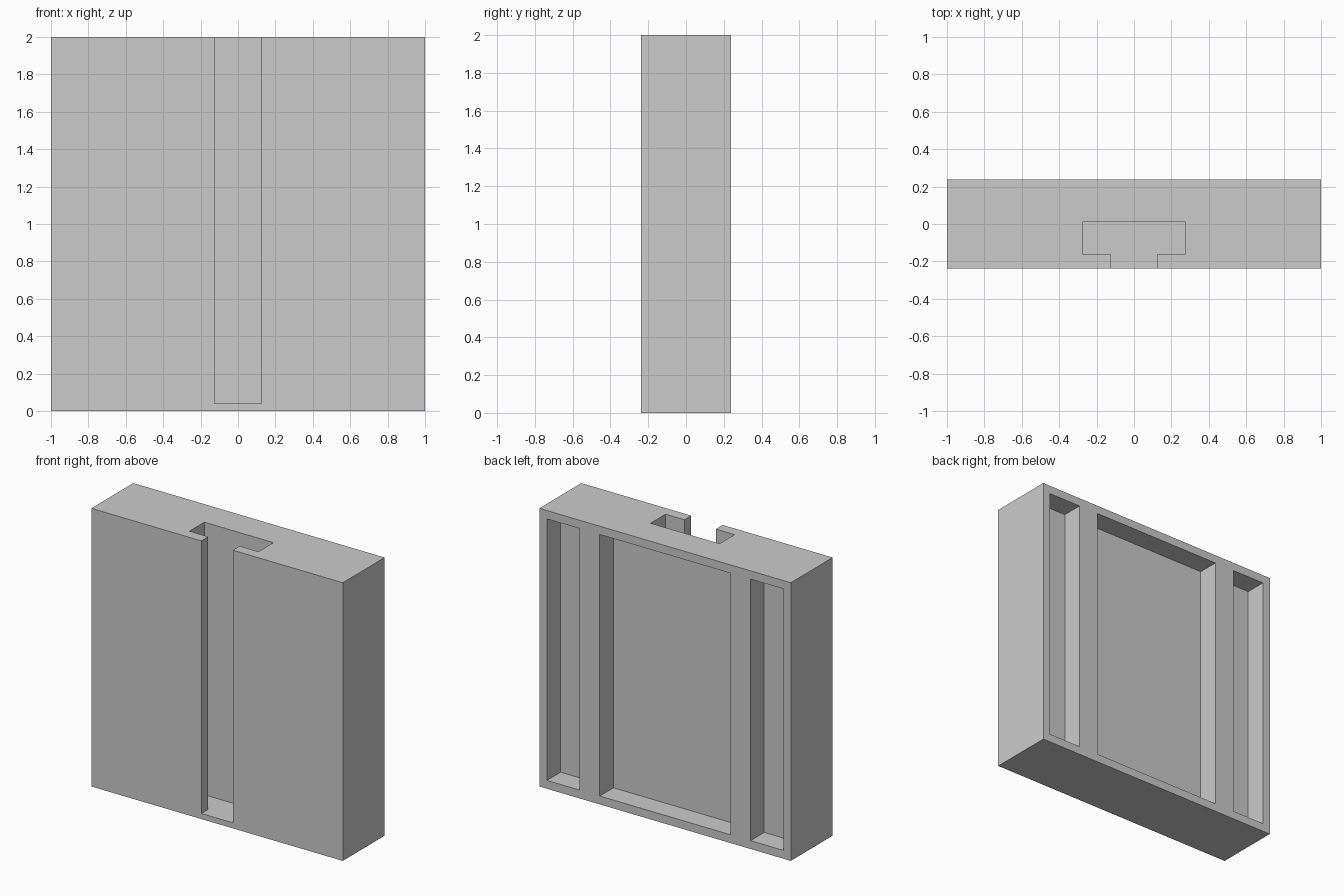
import bpy
import bmesh

cube = bpy.data.objects.get("Cube")
if cube:
    bpy.data.objects.remove(cube, do_unlink=True)

HALF_DEPTH = 0.2375
RIM = 0.06            # border around the rear pockets
POCKET_DEPTH = 0.155

grey = bpy.data.materials.new("light_grey")
grey.use_nodes = True
grey.diffuse_color = (0.6, 0.6, 0.6, 1)
grey.node_tree.nodes["Principled BSDF"].inputs["Base Color"].default_value = (0.6, 0.6, 0.6, 1)


def prism(name, outline, z0, z1):
    """Extrude an x-y outline from z0 up to z1."""
    bm = bmesh.new()
    base = bm.faces.new([bm.verts.new((x, y, z0)) for x, y in outline])
    top = bmesh.ops.extrude_face_region(bm, geom=[base])["geom"]
    bmesh.ops.translate(bm, vec=(0, 0, z1 - z0),
                        verts=[v for v in top if isinstance(v, bmesh.types.BMVert)])
    bmesh.ops.recalc_face_normals(bm, faces=bm.faces)
    mesh = bpy.data.meshes.new(name)
    bm.to_mesh(mesh)
    bm.free()
    mesh.materials.append(grey)
    obj = bpy.data.objects.new(name, mesh)
    bpy.context.collection.objects.link(obj)
    return obj


def rectangle(x0, x1, y0, y1):
    return [(x0, y0), (x1, y0), (x1, y1), (x0, y1)]


def cut(target, cutter):
    """Subtract the cutter, apply, and remove it."""
    cutter.hide_render = True
    mod = target.modifiers.new("cut", "BOOLEAN")
    mod.operation = "DIFFERENCE"
    mod.solver = "EXACT"
    mod.object = cutter
    bpy.context.view_layer.objects.active = target
    bpy.ops.object.modifier_apply(modifier=mod.name)
    bpy.data.objects.remove(cutter, do_unlink=True)


# Solid block
block = prism("mounting_block", rectangle(-1, 1, -HALF_DEPTH, HALF_DEPTH), 0, 2)

# T-shaped slot, open at the front and top, with a floor near the base
half_slot = [(0.125, -0.4), (0.125, -0.16), (0.275, -0.16), (0.275, 0.01)]
slot = half_slot + [(-x, y) for x, y in reversed(half_slot)]
cut(block, prism("slot_cutter", slot, 0.04, 2.2))

# Three rear pockets: a wide centre one and a narrow one at each side
for x0, x1 in ((-0.94, -0.68), (-0.52, 0.52), (0.68, 0.94)):
    outline = rectangle(x0, x1, HALF_DEPTH - POCKET_DEPTH, 0.4)
    cut(block, prism("pocket_cutter", outline, RIM, 2 - RIM))
